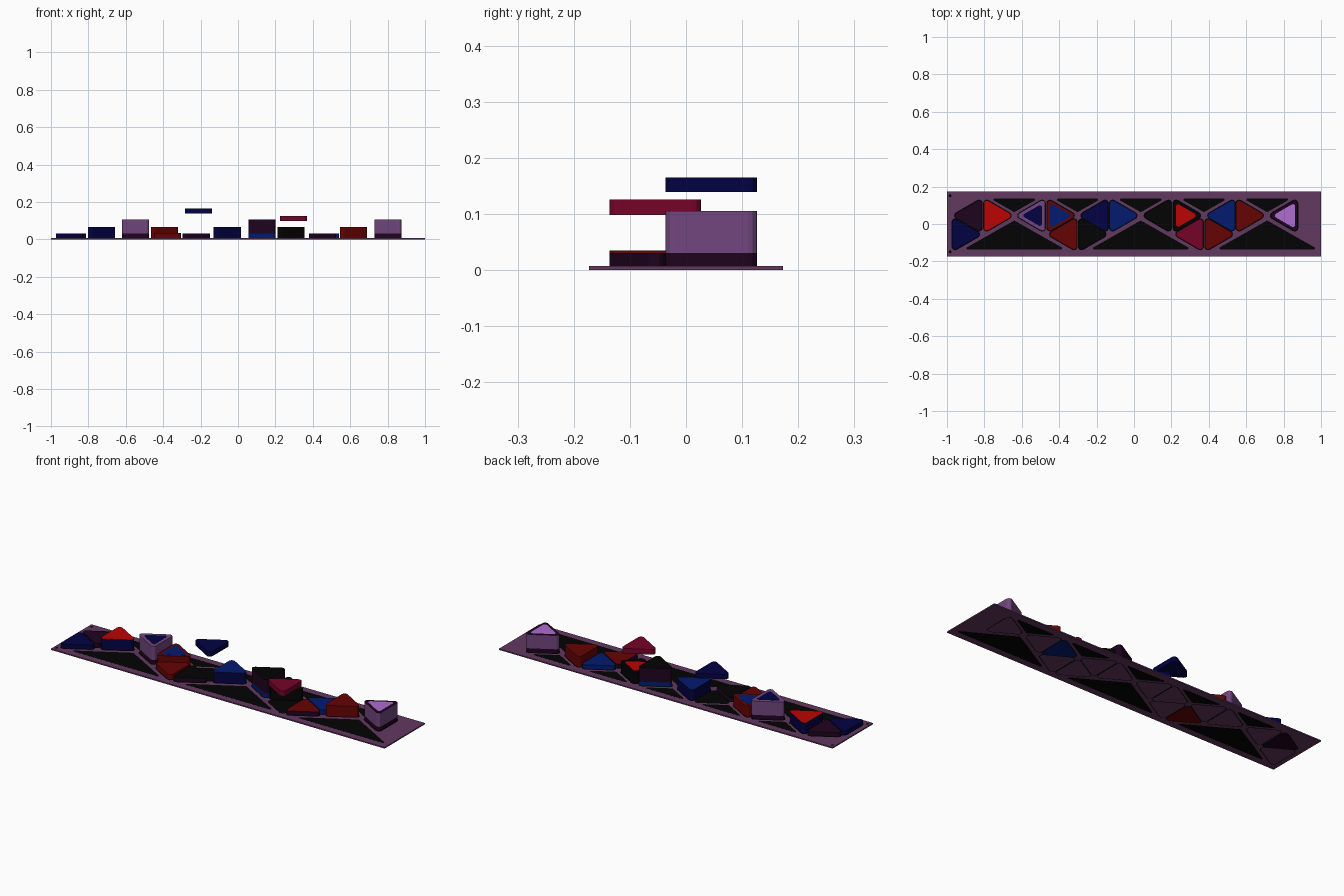
import bpy
import math
from mathutils import Vector

cube = bpy.data.objects.get("Cube")
if cube:
    bpy.data.objects.remove(cube, do_unlink=True)

# Colours
COLOURS = {
    "purple": (0.122, 0.04, 0.113), "plum": (0.013, 0.001, 0.013),
    "black": (0.001, 0.001, 0.001), "navy": (0.0005, 0.0005, 0.056),
    "blue": (0.001, 0.011, 0.16), "dark_red": (0.135, 0.001, 0.001),
    "red": (0.5, 0.001, 0.001), "crimson": (0.18, 0.001, 0.022),
    "violet": (0.165, 0.062, 0.21), "lavender": (0.42, 0.155, 0.62),
}
MATS = {}
for label, rgb in COLOURS.items():
    m = bpy.data.materials.new(label)
    m.use_nodes = True
    m.diffuse_color = (*rgb, 1)
    m.node_tree.nodes["Principled BSDF"].inputs["Base Color"].default_value = (*rgb, 1)
    MATS[label] = m


def rounded(corners, r, steps=4):
    """Outline of a counter-clockwise polygon grown by r with round corners."""
    out = []
    n = len(corners)
    for i in range(n):
        a, b, c = (Vector(corners[(i + k) % n]) for k in (-1, 0, 1))
        d, e = b - a, c - b
        start = math.atan2(-d.x, d.y)
        turn = (math.atan2(-e.x, e.y) - start) % math.tau
        for k in range(steps + 1):
            t = start + turn * k / steps
            out.append((b.x + r * math.cos(t), b.y + r * math.sin(t)))
    return out


def prism(name, outline, z0, z1, colour, top=None):
    """Upright prism; its top face may have its own colour."""
    n = len(outline)
    verts = [(x, y, z) for z in (z0, z1) for x, y in outline]
    faces = [tuple(range(n))[::-1], tuple(range(n, 2 * n))]
    faces += [(i, (i + 1) % n, n + (i + 1) % n, n + i) for i in range(n)]
    me = bpy.data.meshes.new(name)
    me.from_pydata(verts, [], faces)
    me.materials.append(MATS[colour])
    me.materials.append(MATS[top or colour])
    for p in me.polygons:
        if p.normal.z > 0.5:
            p.material_index = 1
    ob = bpy.data.objects.new(name, me)
    bpy.context.collection.objects.link(ob)


R, DEPTH, HALF = 0.016, 0.145, 0.0655


def tile_outline(edge, way, cy, r=R, scale=1.0):
    """Triangle with an upright edge at x = edge, pointing along way."""
    base, tip = edge + way * R, edge + way * (DEPTH - R)
    mid = base + (tip - base) / 3
    pts = [(base, cy + HALF * way), (base, cy - HALF * way), (tip, cy)]
    pts = [(mid + (x - mid) * scale, cy + (y - cy) * scale) for x, y in pts]
    return rounded(pts, r)


# Base tray
PLATE = 0.007
FLUSH = PLATE + 0.0003
prism("tray", [(-1, -0.173), (1, -0.173), (1, 0.173), (-1, 0.173)], 0.0004, PLATE, "purple")
for i, y in enumerate((-0.15, 0.15)):
    prism(f"corner_dot_{i}", rounded([(-0.985, y), (-0.981, y), (-0.983, y + 0.004)], 0.006),
          0.004, FLUSH, "black")

# Black triangular pockets, wide at the front and narrow at the back
PITCH = 0.338
for i in range(3):
    x = -0.64 + 2 * i * PITCH
    prism(f"wide_pocket_{i}", rounded([(x - 0.25, -0.13), (x + 0.25, -0.13), (x, 0.012)], 0.006),
          0, FLUSH, "black")
for i in range(5):
    x = -0.64 + i * PITCH
    prism(f"narrow_pocket_{i}", rounded([(x + 0.105, 0.13), (x - 0.105, 0.13), (x, 0.07)], 0.006),
          0, FLUSH, "black")

# Tiles: edge x, direction, layers (bottom, top, side colour), top colour, inlay (colour, scale)
BACK, FRONT = 0.045, -0.055
LOW, MID, TALL = 0.03, 0.066, 0.105
tiles = {
    "back": [
        (-0.813, -1, [(0, LOW, "plum")], "plum", None),
        (-0.803, 1, [(0.003, MID, "navy")], "red", None),
        (-0.475, -1, [(0.003, LOW, "plum"), (LOW, TALL, "violet")], "violet", ("navy", 0.68)),
        (-0.465, 1, [(0.003, MID, "dark_red")], "dark_red", ("blue", 0.76)),
        (-0.138, -1, [(0.139, 0.165, "navy")], "navy", None),
        (-0.13, 1, [(0.003, MID, "navy")], "blue", None),
        (0.2, -1, [(0.003, LOW, "blue"), (LOW, TALL, "plum")], "black", None),
        (0.21, 1, [(0.003, MID, "black")], "black", ("red", 0.73)),
        (0.54, -1, [(0, LOW, "blue")], "blue", None),
        (0.546, 1, [(0.003, MID, "dark_red")], "dark_red", None),
        (0.875, -1, [(0.003, LOW, "plum"), (LOW, TALL, "violet")], "plum", ("lavender", 0.75)),
    ],
    "front": [
        (-0.972, 1, [(0.003, LOW, "navy")], "navy", None),
        (-0.305, -1, [(0, LOW + 0.005, "dark_red")], "dark_red", None),
        (-0.296, 1, [(0.003, LOW, "plum")], "black", None),
        (0.37, -1, [(0.098, 0.126, "crimson")], "crimson", None),
        (0.38, 1, [(0.003, LOW, "plum")], "dark_red", None),
    ],
}
for row, cy in (("back", BACK), ("front", FRONT)):
    for i, (edge, way, layers, top, inlay) in enumerate(tiles[row]):
        name = f"{row}_tile_{i}"
        outline = tile_outline(edge, way, cy)
        # Dark seam around each seat, with the tray colour inside it underneath
        prism(name + "_seam", tile_outline(edge, way, cy, R + 0.004), 0.0002, FLUSH - 0.0001, "black")
        if layers[0][0] > 0:
            prism(name + "_seat", outline, 0, 0.003, "purple")
        for k, (z0, z1, side) in enumerate(layers):
            last = k == len(layers) - 1
            prism(f"{name}_layer_{k}", outline, z0, z1, side, top if last else side)
        if inlay:
            colour, scale = inlay
            z = layers[-1][1]
            prism(name + "_inlay", tile_outline(edge, way, cy, R * scale, scale),
                  z - 0.002, z + 0.0006, colour)
